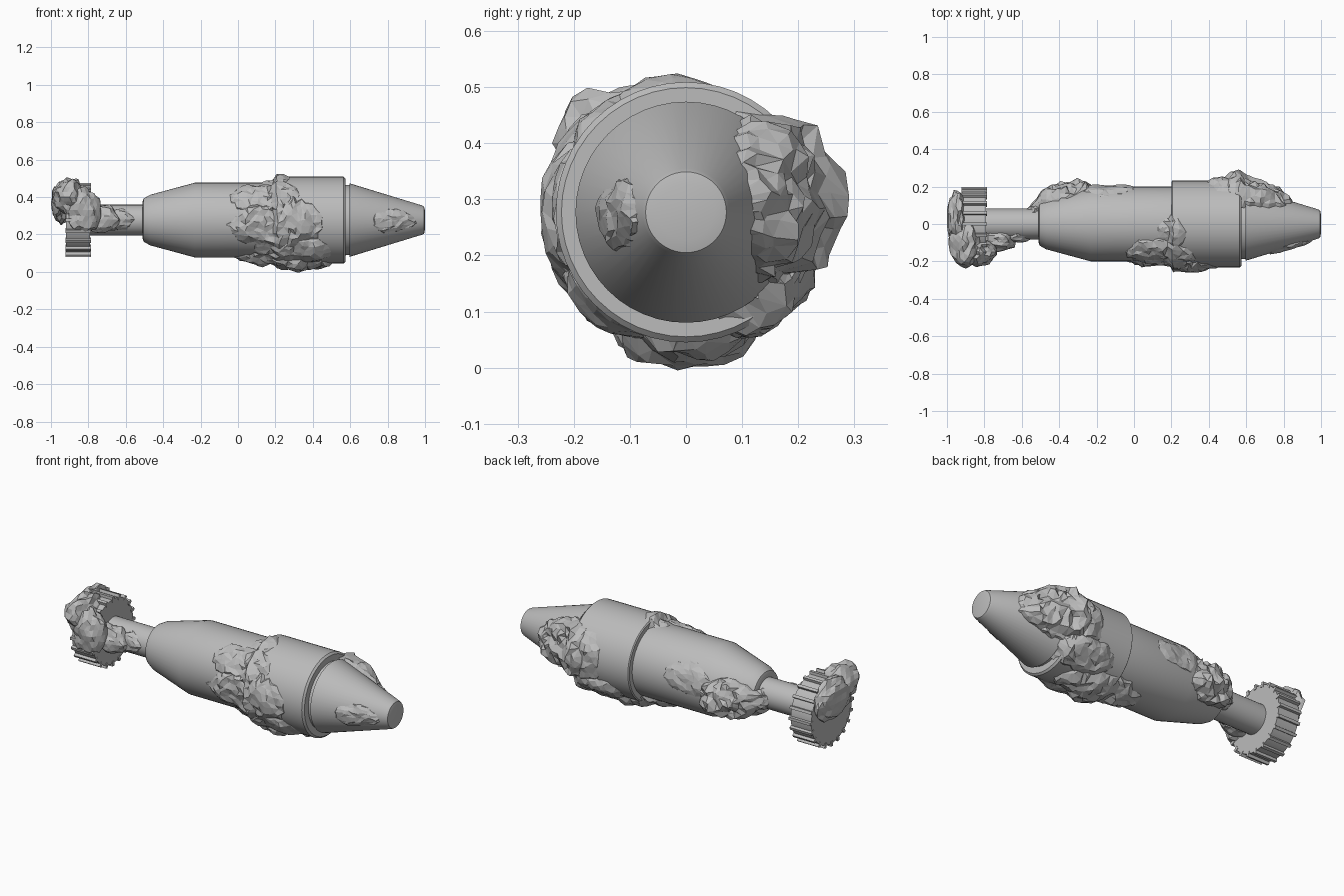
import bpy, bmesh, math, random
from mathutils import Vector, noise

if "Cube" in bpy.data.objects:
    bpy.data.objects.remove(bpy.data.objects["Cube"])
random.seed(4)
AXIS = 0.277

metal = bpy.data.materials.new("plain grey")
metal.use_nodes = True
GREY = (0.5, 0.5, 0.5, 1)
metal.diffuse_color = GREY
metal.node_tree.nodes["Principled BSDF"].inputs["Base Color"].default_value = GREY


def ring_point(x, r, a):
    """Angle 0 is up, positive turns toward the back."""
    return Vector((x, r * math.sin(a), AXIS + r * math.cos(a)))


def finish(name, bm, smooth=None):
    bmesh.ops.recalc_face_normals(bm, faces=bm.faces)
    mesh = bpy.data.meshes.new(name)
    bm.to_mesh(mesh)
    bm.free()
    mesh.materials.append(metal)
    ob = bpy.data.objects.new(name, mesh)
    bpy.context.collection.objects.link(ob)
    if smooth:
        bpy.ops.object.select_all(action='DESELECT')
        ob.select_set(True)
        bpy.context.view_layer.objects.active = ob
        bpy.ops.object.shade_smooth_by_angle(angle=math.radians(smooth))
    return ob


def lathe(name, profile, sides=48):
    bm = bmesh.new()
    rings = [[bm.verts.new(ring_point(x, r, math.tau * i / sides)) for i in range(sides)]
             for x, r in profile]
    for a, b in zip(rings, rings[1:]):
        for i in range(sides):
            j = (i + 1) % sides
            bm.faces.new((a[i], a[j], b[j], b[i]))
    bm.faces.new(rings[0])
    bm.faces.new(rings[-1])
    return finish(name, bm, 22)


# Turned body parts
BODY = [(-0.51, 0.10), (-0.505, 0.115), (-0.47, 0.135), (-0.23, 0.20), (0.21, 0.20)]
COLLAR = [(0.20, 0.226), (0.205, 0.232), (0.565, 0.232), (0.575, 0.222)]
NOSE = [(0.595, 0.197), (0.985, 0.078), (0.995, 0.072), (1.0, 0.05)]
lathe("body", BODY)
lathe("collar", COLLAR)
lathe("neck_groove", [(0.55, 0.187), (0.61, 0.187)])
lathe("nose_cone", NOSE)
lathe("tail_shaft", [(-0.80, 0.082), (-0.50, 0.082)], 32)
lathe("tail_wheel", [(-0.92, 0.14), (-0.92, 0.183), (-0.79, 0.183), (-0.79, 0.08)], 40)

# Narrow ribs around the tail wheel
bm = bmesh.new()
for k in range(20):
    a = math.tau * k / 20
    corners = [ring_point(x, r, a + s * w) for x in (-0.923, -0.787)
               for r, w in ((0.17, 0.055), (0.198, 0.04)) for s in (-1, 1)]
    v = [bm.verts.new(p) for p in corners]
    for f in ((0, 1, 3, 2), (4, 5, 7, 6), (0, 1, 5, 4), (2, 3, 7, 6), (0, 2, 6, 4), (1, 3, 7, 5)):
        bm.faces.new([v[i] for i in f])
finish("wheel_ribs", bm)

SURFACE = BODY[:-1] + [(0.19, 0.20)] + COLLAR[:-1] + [(0.585, 0.21)] + NOSE


def surface_radius(x):
    for (x0, r0), (x1, r1) in zip(SURFACE, SURFACE[1:]):
        if x <= x1:
            return r0 + (r1 - r0) * max(0, (x - x0) / (x1 - x0))
    return SURFACE[-1][1]


def crust(name, x, deg, half_x, half_deg, height, lean=0, step=0.026):
    """Rough patch that bulges from the turned surface and dives under it at its rim."""
    bm = bmesh.new()
    nx = max(6, round(2 * half_x / step))
    na = max(6, round(2 * math.radians(half_deg) * 0.2 / step))
    grid = []
    for i in range(nx + 1):
        row = []
        for j in range(na + 1):
            u = 2 * i / nx - 1 + random.uniform(-0.7, 0.7) / nx
            w = 2 * j / na - 1 + random.uniform(-0.7, 0.7) / na
            px = x + half_x * u + lean * w
            a = math.radians(deg + half_deg * w)
            fall = 1 - u * u - w * w
            rough = noise.noise(Vector((px * 11, a * 3.5, deg))) + random.uniform(-0.35, 0.35)
            lift = height * (min(1, 1.5 * fall) * 0.75 + 0.5 * rough) - 0.004
            if fall < 0.05:
                lift = -0.02
            row.append(bm.verts.new(ring_point(px, surface_radius(px) + max(lift, -0.02), a)))
        grid.append(row)
    for i in range(nx):
        for j in range(na):
            bm.faces.new((grid[i][j], grid[i + 1][j], grid[i + 1][j + 1], grid[i][j + 1]))
    bmesh.ops.triangulate(bm, faces=bm.faces)
    finish(name, bm)


def lump(name, centre, size, rough=0.22):
    bm = bmesh.new()
    bmesh.ops.create_icosphere(bm, subdivisions=3, radius=1)
    for v in bm.verts:
        k = 1 + rough * (noise.noise(v.co * 2.2 + Vector(centre) * 9) + random.uniform(-0.25, 0.25))
        v.co = Vector([c + s * k * q for c, s, q in zip(centre, size, v.co)])
    finish(name, bm)


# Crust on the body, collar and nose
crust("front_crust", 0.20, -95, 0.27, 42, 0.035)
crust("front_upper_crust", 0.14, -52, 0.20, 32, 0.036)
crust("front_lower_crust", 0.30, -140, 0.24, 30, 0.03)
crust("belly_crust", 0.24, 178, 0.28, 36, 0.05)
crust("back_lower_crust", 0.44, 135, 0.17, 28, 0.04)
crust("top_crust", 0.20, -12, 0.09, 28, 0.02)
crust("back_nose_crust", 0.66, 82, 0.20, 54, 0.075)
crust("back_collar_crust", 0.50, 85, 0.13, 42, 0.03)
crust("back_tail_crust", -0.39, 97, 0.18, 44, 0.075)
crust("back_side_crust", -0.14, 75, 0.16, 30, 0.018)
crust("front_nose_crust", 0.84, -92, 0.13, 34, 0.022)

# Crust on the tail wheel and shaft
lump("wheel_upper_lump", (-0.90, -0.10, 0.40), (0.085, 0.13, 0.10))
lump("wheel_end_lump", (-0.945, 0.03, 0.37), (0.055, 0.15, 0.115))
lump("wheel_front_lump", (-0.83, -0.15, 0.33), (0.09, 0.075, 0.12))
lump("shaft_front_lump", (-0.73, -0.085, 0.28), (0.10, 0.06, 0.075))
lump("shaft_lower_lump", (-0.63, -0.05, 0.28), (0.09, 0.05, 0.06))
lump("shaft_back_lump", (-0.52, 0.06, 0.27), (0.06, 0.05, 0.06))
